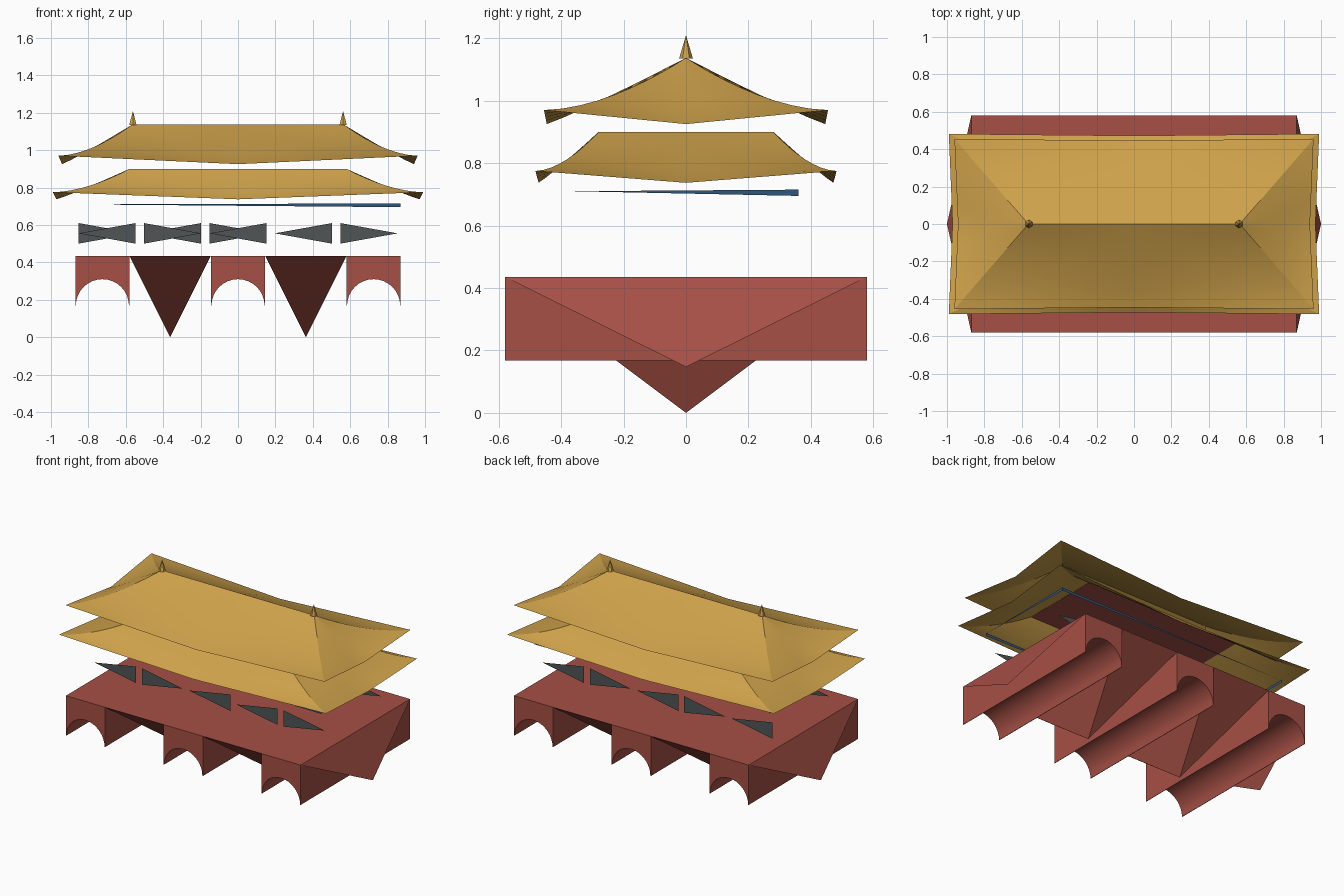
import bpy, math

if "Cube" in bpy.data.objects:
    bpy.data.objects.remove(bpy.data.objects["Cube"])


def mat(name, c):
    m = bpy.data.materials.new(name)
    m.diffuse_color = (*c, 1)
    m.use_nodes = True
    m.node_tree.nodes["Principled BSDF"].inputs["Base Color"].default_value = m.diffuse_color
    return m


RED = mat("red wall", (0.38, 0.08, 0.06))
GOLD = mat("gold tile", (0.62, 0.36, 0.07))
GREY = mat("dark grey", (0.08, 0.09, 0.09))
BLUE = mat("blue paint", (0.03, 0.09, 0.2))


def make(name, verts, faces, m):
    me = bpy.data.meshes.new(name)
    me.from_pydata(verts, [], faces)
    me.materials.append(m)
    me.update()
    ob = bpy.data.objects.new(name, me)
    bpy.context.collection.objects.link(ob)
    return ob


def smooth(ob):
    bpy.ops.object.select_all(action='DESELECT')
    ob.select_set(True)
    bpy.context.view_layer.objects.active = ob
    bpy.ops.object.shade_smooth_by_angle(angle=math.radians(25))


W, D, TOP, SPRING = 0.87, 0.58, 0.435, 0.168

# terrace top
make("terrace_top", [(-W, -D, TOP), (W, -D, TOP), (W, D, TOP), (-W, D, TOP)],
     [(0, 1, 2, 3)], RED)


# three barrel-arched gate blocks
def gate(name, cx):
    n, hw, r = 16, 0.145, 0.142
    prof = [(cx - hw, SPRING), (cx - hw, TOP)]
    arch = [(cx - r * math.cos(math.pi * i / n), SPRING + r * math.sin(math.pi * i / n))
            for i in range(n + 1)]
    prof = [(cx - hw, SPRING)] + arch + [(cx + hw, SPRING), (cx + hw, TOP), (cx - hw, TOP)]
    k = len(prof)
    v = [(x, y, z) for y in (-D, D) for x, z in prof]
    f = [tuple(range(k)), tuple(range(2 * k - 1, k - 1, -1))]
    f += [(i, i + k, (i + 1) % k + k, (i + 1) % k) for i in range(k) if i != k - 2]
    smooth(make(name, v, f, RED))


for name, cx in (("left_gate", -0.725), ("middle_gate", 0), ("right_gate", 0.725)):
    gate(name, cx)

# inverted pyramids between the gates and slanted end panels
for side, s in (("left", -1), ("right", 1)):
    a, b = sorted((s * 0.145, s * 0.58))
    make(side + "_pier", [(a, -D, TOP), (b, -D, TOP), (b, D, TOP), (a, D, TOP),
                          (s * 0.3625, 0, 0)],
         [(1, 0, 4), (2, 1, 4), (3, 2, 4), (0, 3, 4)], RED)
    make(side + "_end_panel", [(s * W, -s * D, TOP), (s, 0, 0.147), (s * W, s * D, TOP)],
         [(0, 1, 2)], RED)

# triangular window panels: +1 is tall on the +x side
for row, y, dirs in (("front", -0.3, (1, -1, 1, 1, -1)), ("back", 0.3, (-1, 1, -1, 1, -1))):
    for i, d in enumerate(dirs):
        cx = -0.7 + 0.35 * i
        make(f"{row}_window_{i + 1}", [(cx - d * 0.153, y, 0.555), (cx + d * 0.153, y, 0.5),
                                       (cx + d * 0.153, y, 0.61)],
             [(0, 1, 2) if d > 0 else (0, 2, 1)], GREY)

# tapered painted beams under the eaves
bx, by, lo, hi = 0.87, 0.36, 0.695, 0.715
for s, n in ((-1, "front"), (1, "back")):
    make(n + "_beam", [(-bx, s * by, 0.71), (bx, s * by, lo), (bx, s * by, hi)], [(0, 1, 2)], BLUE)
for s, n in ((-1, "left"), (1, "right")):
    make(n + "_beam", [(s * bx, -by, 0.71), (s * bx, by, lo), (s * bx, by, hi)], [(0, 1, 2)], BLUE)


# curved hip roof: upswept corners, sagging mid eaves
def roof(name, top, eave, z_top, z_corner, z_mid):
    nt, ns = 8, 8
    verts, faces = [], []
    corners = [(-1, -1), (1, -1), (1, 1), (-1, 1)]
    for c in range(4):
        (ax, ay), (bx_, by_) = corners[c], corners[(c + 1) % 4]
        base = len(verts)
        for i in range(nt + 1):
            t = i / nt
            hx = top[0] + (eave[0] - top[0]) * t
            hy = top[1] + (eave[1] - top[1]) * t
            zc = z_corner + (z_top - z_corner) * (1 - t) ** 1.75
            zm = z_mid + (z_top - z_mid) * (1 - t) ** 1.1
            for j in range(ns + 1):
                u = j / ns
                w = abs(2 * u - 1)
                pull = 1 - 0.02 * t * (1 - w)
                x = (ax + (bx_ - ax) * u) * hx * (pull if ax == bx_ else 1)
                y = (ay + (by_ - ay) * u) * hy * (pull if ay == by_ else 1)
                verts.append((x, y, zm + (zc - zm) * w))
        for i in range(nt):
            for j in range(ns):
                p = base + i * (ns + 1) + j
                faces.append((p, p + ns + 1, p + ns + 2, p + 1))
    smooth(make(name, verts, faces, GOLD))


roof("lower_roof", (0.58, 0.28), (0.99, 0.482), 0.9, 0.775, 0.737)
roof("upper_roof", (0.565, 0.0), (0.96, 0.455), 1.137, 0.97, 0.925)

# ceiling closing the lower roof
make("hall_ceiling", [(-0.58, -0.28, 0.899), (0.58, -0.28, 0.899), (0.58, 0.28, 0.899),
                      (-0.58, 0.28, 0.899)], [(3, 2, 1, 0)], RED)

# ridge finials
for side, s in (("left", -1), ("right", 1)):
    bpy.ops.mesh.primitive_cone_add(vertices=6, radius1=0.022, radius2=0, depth=0.075,
                                    location=(s * 0.562, 0, 1.1725))
    ob = bpy.context.object
    ob.name = side + "_finial"
    ob.data.materials.append(GOLD)
